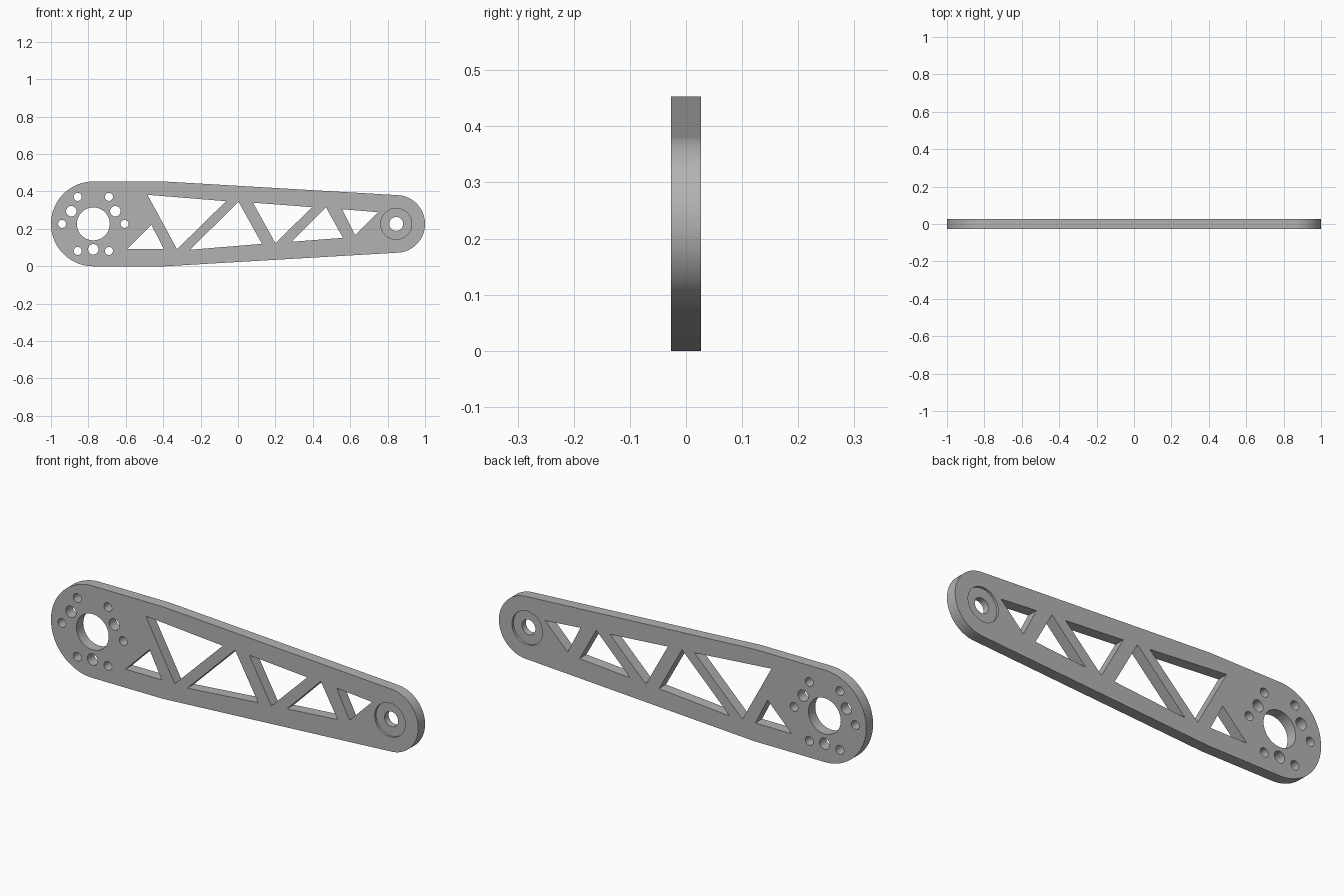
import bpy, bmesh
from math import sin, cos, pi, radians

cube = bpy.data.objects.get("Cube")
if cube:
    bpy.data.objects.remove(cube, do_unlink=True)

HALF = 0.0267                # half the plate thickness
MID = 0.2265                 # height of the centre line
BIG_X, BIG_R = -0.7735, 0.2265
TIP_X, TIP_R = 0.846, 0.154

grey = bpy.data.materials.new("satin_grey")
grey.use_nodes = True
colour = (0.45, 0.45, 0.45, 1)
grey.diffuse_color = colour
grey.node_tree.nodes["Principled BSDF"].inputs["Base Color"].default_value = colour


def arc(x, z, r, start, end, steps):
    angles = [radians(start + (end - start) * i / steps) for i in range(steps + 1)]
    return [(x + r * cos(a), z + r * sin(a)) for a in angles]


def circle(x, z, r, steps=40):
    return arc(x, z, r, 0, 360, steps)[:-1]


def prism(name, outline, y0, y1):
    """Extrude an outline in the xz plane from y0 to y1."""
    bm = bmesh.new()
    face = bm.faces.new([bm.verts.new((x, y0, z)) for x, z in outline])
    new = bmesh.ops.extrude_face_region(bm, geom=[face])["geom"]
    verts = [v for v in new if isinstance(v, bmesh.types.BMVert)]
    bmesh.ops.translate(bm, verts=verts, vec=(0, y1 - y0, 0))
    bmesh.ops.recalc_face_normals(bm, faces=bm.faces)
    mesh = bpy.data.meshes.new(name)
    bm.to_mesh(mesh)
    bm.free()
    obj = bpy.data.objects.new(name, mesh)
    bpy.context.collection.objects.link(obj)
    return obj


# Plate outline: large round end, short straight run, taper to the small end
outline = arc(BIG_X, MID, BIG_R, 90, 270, 64)
outline += [(-0.39, 0)]
outline += arc(TIP_X, MID, TIP_R, -86.7, 86.7, 56)
outline += [(-0.39, 2 * MID)]
arm = prism("truss_arm", outline, -HALF, HALF)
arm.data.materials.append(grey)

# Triangular truss windows
windows = [
    [(-0.463, 0.222), (-0.396, 0.091), (-0.594, 0.091)],
    [(-0.484, 0.382), (-0.064, 0.348), (-0.326, 0.091)],
    [(0.003, 0.345), (0.128, 0.120), (-0.257, 0.088)],
    [(0.080, 0.340), (0.396, 0.316), (0.200, 0.123)],
    [(0.470, 0.316), (0.561, 0.152), (0.286, 0.131)],
    [(0.556, 0.305), (0.749, 0.289), (0.626, 0.166)],
]
cuts = [(w, -0.1, 0.1) for w in windows]

# Hub bore with two rings of bolt holes
cuts.append((circle(BIG_X, MID, 0.088, 56), -0.1, 0.1))
for first, step, ring, r in ((0, 60, 0.167, 0.0215), (30, 120, 0.136, 0.028)):
    for deg in range(first, 360, step):
        a = radians(deg)
        cuts.append((circle(BIG_X + ring * cos(a), MID + ring * sin(a), r, 28), -0.1, 0.1))

# Pivot bore with a shallow recess on both sides
cuts.append((circle(TIP_X, MID, 0.037, 32), -0.1, 0.1))
for side in (-1, 1):
    cuts.append((circle(TIP_X, MID, 0.083, 48), side * 0.1, side * (HALF - 0.011)))

# Cut every opening, then remove the cutters
cutters = []
for shape in cuts:
    cutter = prism("cutter", *shape)
    cutter.hide_render = True
    mod = arm.modifiers.new("cut", "BOOLEAN")
    mod.operation = "DIFFERENCE"
    mod.solver = "EXACT"
    mod.object = cutter
    cutters.append(cutter)
bpy.context.view_layer.update()
bpy.ops.object.select_all(action="DESELECT")
arm.select_set(True)
bpy.context.view_layer.objects.active = arm
for mod in list(arm.modifiers):
    bpy.ops.object.modifier_apply(modifier=mod.name)
for cutter in cutters:
    bpy.data.objects.remove(cutter, do_unlink=True)

# Smooth round walls with crisp rims
bpy.ops.object.shade_smooth_by_angle(angle=radians(30))
weighted = arm.modifiers.new("weighted_normals", "WEIGHTED_NORMAL")
weighted.keep_sharp = True
